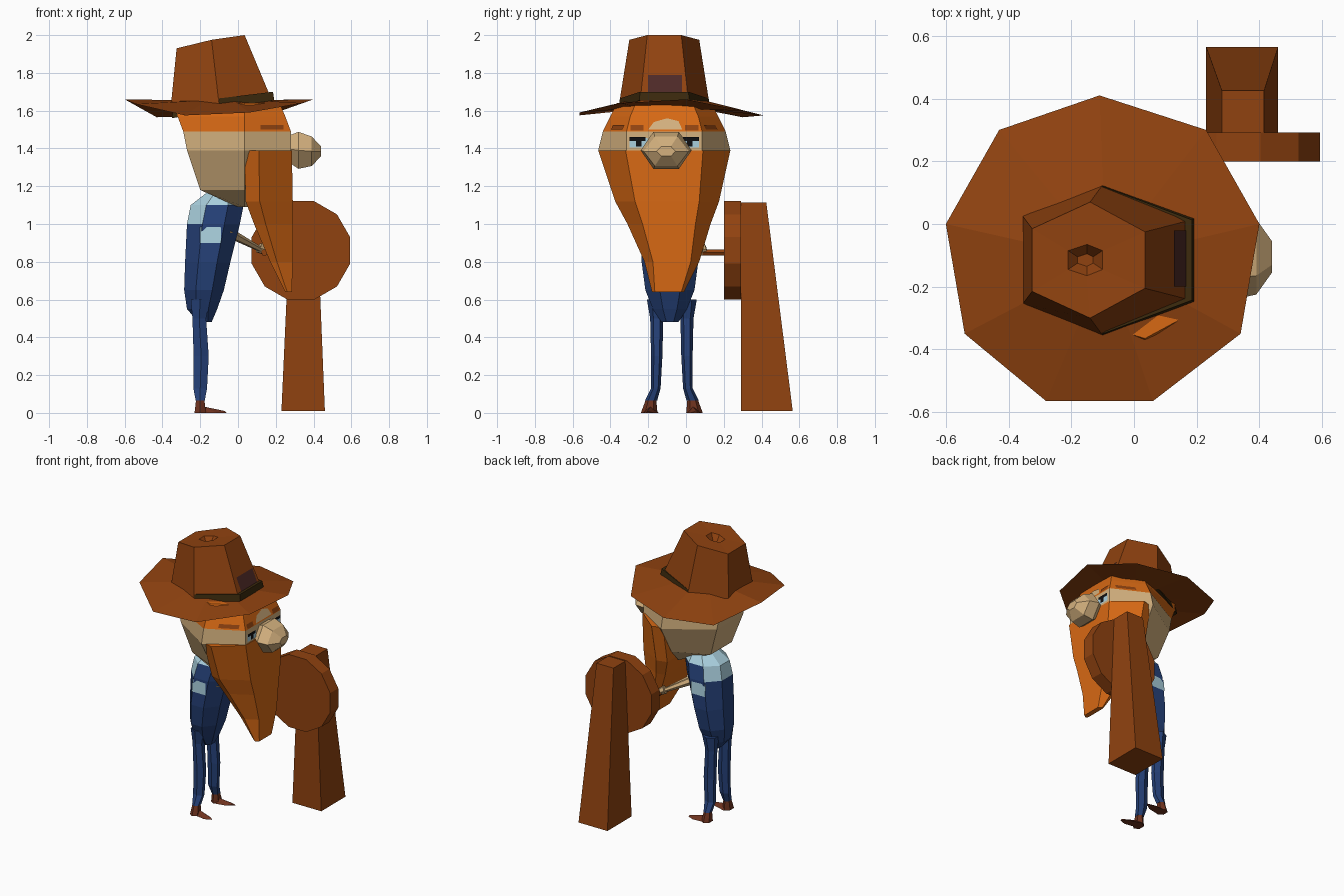
import bpy, bmesh, math
from mathutils import Vector
from mathutils.bvhtree import BVHTree

if "Cube" in bpy.data.objects:
    bpy.data.objects.remove(bpy.data.objects["Cube"])

COLORS = {
    "brown": (0.28, 0.055, 0.005), "orange": (0.68, 0.14, 0.007),
    "skin": (0.66, 0.44, 0.21), "navy": (0.019, 0.053, 0.19),
    "pale blue": (0.40, 0.63, 0.73), "boot brown": (0.155, 0.032, 0.013),
    "band olive": (0.045, 0.023, 0.004), "plum": (0.076, 0.023, 0.02),
    "black": (0.005, 0.005, 0.006),
}
MATS = {}
for n, c in COLORS.items():
    MATS[n] = bpy.data.materials.new(n)
    MATS[n].diffuse_color = (*c, 1)


def finish(name, bm, mats, rule=None, recalc=True):
    """Turn a bmesh into an object; rule(face) picks the material slot."""
    if recalc:
        bmesh.ops.recalc_face_normals(bm, faces=bm.faces)
    bm.normal_update()
    if rule:
        for f in bm.faces:
            f.material_index = rule(f)
    me = bpy.data.meshes.new(name)
    bm.to_mesh(me)
    bm.free()
    for m in mats:
        me.materials.append(MATS[m])
    ob = bpy.data.objects.new(name, me)
    bpy.context.collection.objects.link(ob)
    return ob


def loft(name, rings, *mats, rule=None):
    """Skin a list of equal-length point rings and cap both ends."""
    bm = bmesh.new()
    vs = [[bm.verts.new(p) for p in r] for r in rings]
    n = len(rings[0])
    for a, b in zip(vs, vs[1:]):
        for i in range(n):
            bm.faces.new((a[i], a[(i + 1) % n], b[(i + 1) % n], b[i]))
    bm.faces.new(vs[0][::-1])
    bm.faces.new(vs[-1])
    return finish(name, bm, mats, rule)


def hull(name, pts, mat):
    bm = bmesh.new()
    for p in pts:
        bm.verts.new(p)
    bmesh.ops.convex_hull(bm, input=bm.verts)
    return finish(name, bm, [mat])


def ring(xc, yc, z, hx, hy, n=8):
    """Flat-sided horizontal polygon with the given half extents."""
    k = 1 / math.cos(math.pi / n)
    return [(xc + hx * k * math.cos((i + .5) * 2 * math.pi / n),
             yc + hy * k * math.sin((i + .5) * 2 * math.pi / n), z) for i in range(n)]


def rod(name, a, b, ra, rb, mat, n=6):
    a, b = Vector(a), Vector(b)
    q = (b - a).to_track_quat('Z', 'Y')
    circ = [Vector((math.cos(i * 2 * math.pi / n), math.sin(i * 2 * math.pi / n), 0)) for i in range(n)]
    return loft(name, [[p + q @ (c * r) for c in circ] for p, r in ((a, ra), (b, rb))], mat)


def decal(name, target, view, pts, mat, lift=0.005):
    """Flat painted patch projected on a part, seen from +x, +y or -y."""
    me = target.data
    tree = BVHTree.FromPolygons([v.co for v in me.vertices], [p.vertices[:] for p in me.polygons])
    d = {"x": Vector((-1, 0, 0)), "y": Vector((0, -1, 0)), "-y": Vector((0, 1, 0))}[view]
    bm = bmesh.new()
    vs = []
    for a, z in pts:
        o = Vector((0, a, z)) if view == "x" else Vector((a, 0, z))
        hit, nrm, _, _ = tree.ray_cast(o - d * 3, d)
        if hit:
            vs.append(bm.verts.new(hit - d * lift))
    f = bm.faces.new(vs)
    f.normal_update()
    if f.normal.dot(d) > 0:
        f.normal_flip()
    return finish(name, bm, [mat], recalc=False)


def rect(a0, a1, z0, z1):
    return [(a0, z0), (a1, z0), (a1, z1), (a0, z1)]


CY = -0.115   # middle plane of the figure

# Hat brim: nine-sided saddle shape, thin at the rim
rim = [(-.6, 0, 1.66), (-.43, .30, 1.565), (-.11, .41, 1.575), (.23, .30, 1.60), (.40, 0, 1.66),
       (.34, -.35, 1.64), (.06, -.565, 1.59), (-.28, -.565, 1.575), (-.54, -.35, 1.635)]


def inner(z, s):
    return [(-.09 + (x + .09) * s, CY + (y - CY) * s, z) for x, y, _ in rim]


loft("hat_brim", [inner(1.655, .4), rim, inner(1.61, .45)], "brown")


# Hat crown with sloping top and a small pit
def hexa(xb, xm, xf, hb, hm, hf, zb, zm, zf):
    return [(xb, CY - hb, zb), (xm, CY - hm, zm), (xf, CY - hf, zf),
            (xf, CY + hf, zf), (xm, CY + hm, zm), (xb, CY + hb, zb)]


crown = loft("hat_crown", [
    hexa(-.355, -.10, .19, .14, .24, .13, 1.63, 1.63, 1.63),
    hexa(-.325, -.14, .035, .10, .185, .09, 1.93, 1.975, 2.0),
    hexa(-.21, -.15, -.10, .03, .05, .03, 1.955, 1.965, 1.975),
    hexa(-.18, -.15, -.13, .01, .02, .01, 1.92, 1.92, 1.92)], "brown")
loft("hat_band", [
    hexa(-.35, -.10, .192, .135, .243, .132, 1.56, 1.61, 1.655),
    hexa(-.345, -.10, .185, .13, .235, .128, 1.60, 1.665, 1.70)], "band olive")
decal("hat_patch", crown, "x", rect(-.20, -.02, 1.70, 1.79), "plum")


# Head: orange hair above the brow, bare skin below and at the back
def head_ring(z, xb, xf, hb, hw, hf):
    return hexa(xb, .035, xf, hb, hw, hf, z, z, z)


def head_rule(f):
    return 1 if f.calc_center_median().z > 1.49 and f.normal.x > -.9 else 0


head = loft("head", [
    head_ring(1.64, -.33, .22, .14, .25, .15),
    head_ring(1.57, -.32, .25, .15, .285, .18),
    head_ring(1.49, -.29, .28, .15, .325, .20),
    head_ring(1.39, -.27, .28, .15, .35, .20),
    head_ring(1.18, -.20, .20, .12, .23, .12),
    head_ring(1.09, .0, .15, .08, .15, .08)], "skin", "orange", rule=head_rule)
decal("forehead_skin", head, "x", [(-.20, 1.50), (-.02, 1.50), (-.04, 1.545), (-.10, 1.56), (-.17, 1.54)], "skin")
for s, side in ((-1, "-y"), (1, "y")):
    c = lambda off: CY + s * off
    decal("eyebrow", head, "x", rect(c(.11), c(.18), 1.495, 1.525), "brown")
    decal("temple_hair", head, side, rect(.12, .24, 1.50, 1.525), "brown")
    decal("eye", head, "x", rect(c(.09), c(.185), 1.405, 1.455), "pale blue")
    decal("eye_lid", head, "x", rect(c(.10), c(.185), 1.44, 1.46), "black", .008)
    decal("pupil", head, "x", rect(c(.12), c(.15), 1.41, 1.445), "black", .008)

# Nose: faceted bulb
loft("nose", [[(x, CY + .01 + ry * math.cos(i * math.pi / 3), zc + rz * math.sin(i * math.pi / 3))
               for i in range(6)]
              for x, ry, rz, zc in ((.25, .08, .07, 1.40), (.32, .135, .113, 1.39),
                                    (.39, .12, .09, 1.385), (.44, .05, .03, 1.385))], "skin")


# Beard: wedge narrowing to a blunt low tip
def beard_ring(z, xb, xf, hw, hf, yc):
    xm = xb + .3 * (xf - xb)
    return [(x, yc + y, z) for x, y in ((xb, -hw * .93), (xm, -hw), (xf, -hf), (xf, hf), (xm, hw), (xb, hw * .93))]


loft("beard", [
    beard_ring(1.39, .035, .285, .35, .205, CY),
    beard_ring(1.12, .04, .29, .275, .17, -.10),
    beard_ring(1.0, .085, .29, .22, .14, -.09),
    beard_ring(.80, .17, .29, .145, .10, -.075),
    beard_ring(.64, .25, .285, .085, .07, -.095)], "orange")

# Torso: pale shirt at shoulders and back, navy overalls below
BY = -.085


def torso_rule(f):
    c = f.calc_center_median()
    return 1 if c.z > 1.09 or (c.z > 1.02 and f.normal.x < -.5) else 0


torso = loft("torso", [ring(xc, BY, z, hx, hy) for xc, z, hx, hy in (
    (-.09, 1.17, .07, .08), (-.11, 1.10, .14, .13), (-.13, 1.0, .14, .15), (-.16, .80, .12, .15),
    (-.18, .65, .105, .13), (-.19, .55, .08, .09), (-.175, .48, .035, .045))],
    "navy", "pale blue", rule=torso_rule)

# Sleeves and thin arms reaching for the crank
for s, side in ((-1, "-y"), (1, "y")):
    decal("sleeve", torso, side, rect(-.20, -.09, .90, .985), "pale blue", .008)
    rod("arm", (-.06, BY + s * .09, .96), (.13, .085, .86), .028, .013, "skin")
rod("hand", (.11, .08, .875), (.155, .095, .85), .03, .02, "skin")

# Legs and boots
for s in (-1, 1):
    y = -.075 + s * .08
    loft("leg", [ring(x, y + s * dy, z, hx, hy, 6) for x, z, hx, hy, dy in (
        (-.20, .60, .05, .045, 0), (-.205, .50, .036, .03, 0), (-.195, .30, .04, .026, 0),
        (-.20, .13, .036, .022, .005), (-.20, .065, .024, .028, .03))], "navy")
    yb = y + s * .03
    hull("boot", ring(-.20, yb, .07, .022, .024, 6) + ring(-.20, yb + s * .01, 0, .03, .038, 6), "boot brown")
    hull("boot_toe", [(-.20, yb - .03, 0), (-.20, yb + .04, 0), (-.19, yb, .035),
                      (-.11, yb + s * .045, 0), (-.11, yb - s * .012, 0),
                      (-.06, yb + s * .025, 0), (-.07, yb + s * .02, .01)], "boot brown")

# Grindstone wheel, its crank and its tapered post
loft("wheel", [[(.333 + .27 * math.cos((i + .5) * math.pi / 6), y, .86 + .27 * math.sin((i + .5) * math.pi / 6))
                for i in range(12)] for y in (.20, .292)], "brown")
rod("crank_handle", (.14, .06, .85), (.14, .21, .85), .018, .018, "brown")
hull("post", [(x, y, 0.01) for x in (.23, .46) for y in (.29, .565)] +
     [(x, y, 1.115) for x in (.28, .415) for y in (.29, .425)], "brown")

for m in bpy.data.materials:
    if m.users and not m.is_grease_pencil:
        m.use_nodes = True
        m.node_tree.nodes["Principled BSDF"].inputs["Base Color"].default_value = m.diffuse_color
